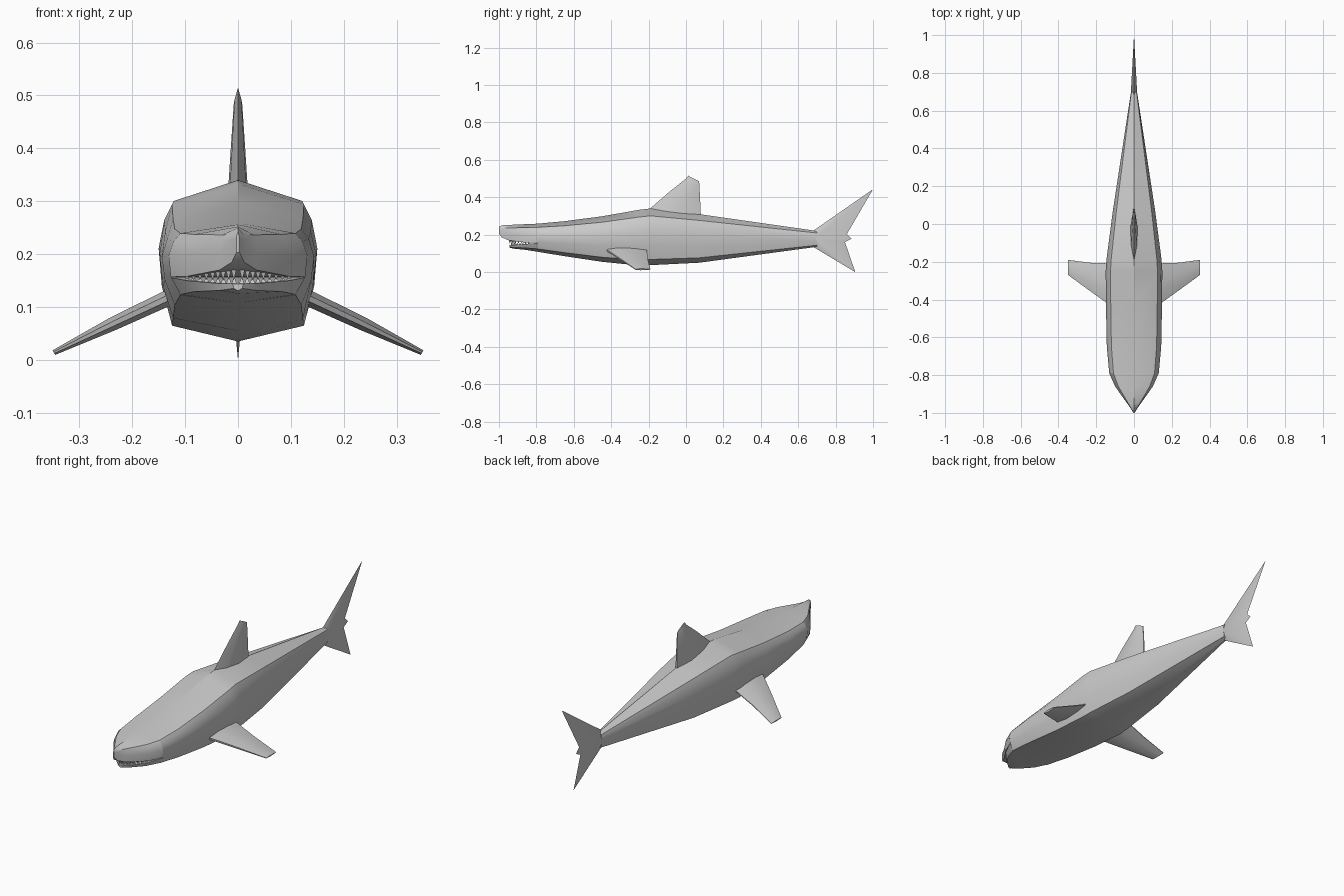
import bpy, bmesh, math
from mathutils import Vector

if "Cube" in bpy.data.objects:
    bpy.data.objects.remove(bpy.data.objects["Cube"])


def finish(name, bm, angle=30):
    bmesh.ops.remove_doubles(bm, verts=bm.verts, dist=1e-5)
    bmesh.ops.recalc_face_normals(bm, faces=bm.faces)
    me = bpy.data.meshes.new(name)
    bm.to_mesh(me)
    bm.free()
    me.shade_smooth()
    me.set_sharp_from_angle(angle=math.radians(angle))
    ob = bpy.data.objects.new(name, me)
    bpy.context.collection.objects.link(ob)
    return ob


def loft(name, rings, angle=30):
    bm = bmesh.new()
    vs = [[bm.verts.new(p) for p in r] for r in rings]
    n = len(vs[0])
    for a, b in zip(vs, vs[1:]):
        for i in range(n):
            j = (i + 1) % n
            bm.faces.new((a[i], a[j], b[j], b[i]))
    bm.faces.new(vs[0])
    bm.faces.new(vs[-1][::-1])
    return finish(name, bm, angle)


def hull(name, half, stations):
    # half: right-hand section (x, z) in unit size; stations: y, half width, top, bottom
    full = half + [(-x, z) for x, z in half[-2:0:-1]]
    loft(name, [[(x * w, y, b + z * (t - b)) for x, z in full]
                for y, w, t, b in stations])


# Body, snout and lower jaw
hull("body", [(0, 1), (.83, .87), (.93, .77), (1, .59), (.96, .35), (.83, .1), (0, 0)],
     [(-.79, .131, .259, .108), (-.65, .144, .272, .085), (-.45, .148, .298, .055),
      (-.25, .15, .333, .035), (-.19, .146, .34, .037), (.07, .112, .31, .05),
      (.7, .016, .22, .135)])
hull("snout", [(0, 1), (.83, .81), (.93, .66), (1, .4), (.97, 0), (0, 0)],
     [(-.79, .131, .259, .157), (-.86, .1, .256, .158), (-.95, .036, .252, .17),
      (-.985, .012, .25, .185), (-1, .003, .242, .203)])
hull("lower_jaw", [(0, 1), (.97, 1), (.83, .33), (0, 0)],
     [(-.79, .131, .156, .108), (-.86, .1, .15, .119), (-.92, .042, .145, .125),
      (-.945, .01, .144, .131)])

# Teeth along both jaw edges
def teeth(name, path, length, count):
    bm = bmesh.new()
    for side in (-1, 1):
        for k in range(count):
            s = (k + .3) / count * (len(path) - 1)
            i = int(s)
            p = Vector(path[i]).lerp(Vector(path[i + 1]), s - i)
            p.x *= side
            h = length * (1 - .6 * k / count)
            sz = abs(h)
            base = [bm.verts.new(p + Vector((dx * .005, dy * .005, 0)))
                    for dx, dy in ((-1, -1), (1, -1), (1, 1), (-1, 1))]
            tip = bm.verts.new(p + Vector((0, 0, h)))
            bm.faces.new(base)
            for a in range(4):
                bm.faces.new((base[a], base[(a + 1) % 4], tip))
    finish(name, bm, 10)


teeth("upper_teeth", [(.005, -.945, .171), (.05, -.91, .166), (.105, -.83, .159)], -.02, 9)
teeth("lower_teeth", [(.004, -.935, .143), (.05, -.9, .146), (.105, -.83, .152)], .016, 9)

# Dorsal fin
def dorsal(lead, trail, zl, zt, t):
    def at(f, x):
        return (x, lead + f * (trail - lead), zl + f * (zt - zl))
    return [at(0, 0), at(.3, t * .8), at(.65, t), at(1, t * .2),
            at(1, -t * .2), at(.65, -t), at(.3, -t * .8)]


loft("dorsal_fin", [dorsal(-.215, .08, .32, .29, .02), dorsal(-.09, .075, .428, .4, .013),
                    dorsal(0, .071, .5, .475, .008), dorsal(.012, .07, .515, .485, .003)])

# Pectoral fins
def pectoral(x, z, lead, trail, t):
    n = Vector((.47, 0, .88))
    c = trail - lead
    return [Vector((x, lead + f * c, z)) + n * (h * t)
            for f, h in ((0, .35), (.3, 1), (.7, .8), (1, .15),
                         (1, -.15), (.7, -.8), (.3, -1), (0, -.35))]


for side, name in ((1, "right_pectoral_fin"), (-1, "left_pectoral_fin")):
    rings = [pectoral(.09, .137, -.455, -.21, .016),
             pectoral(.235, .069, -.352, -.205, .013),
             pectoral(.348, .014, -.27, -.19, .005)]
    loft(name, [[(v.x * side, v.y, v.z) for v in r] for r in rings])

# Tail fin, thickest at the stem and thin at the rim
rim = [(.6, .178), (.68, .221), (1, .443), (.86, .203), (.885, .178),
       (.85, .16), (.905, 0), (.68, .135)]
bm = bmesh.new()
outer = [bm.verts.new((0, y, z)) for y, z in rim]
for side in (-1, 1):
    mid = bm.verts.new((.017 * side, .69, .178))
    for i in range(len(outer)):
        bm.faces.new((outer[i], outer[(i + 1) % len(outer)], mid))
finish("tail_fin", bm)
